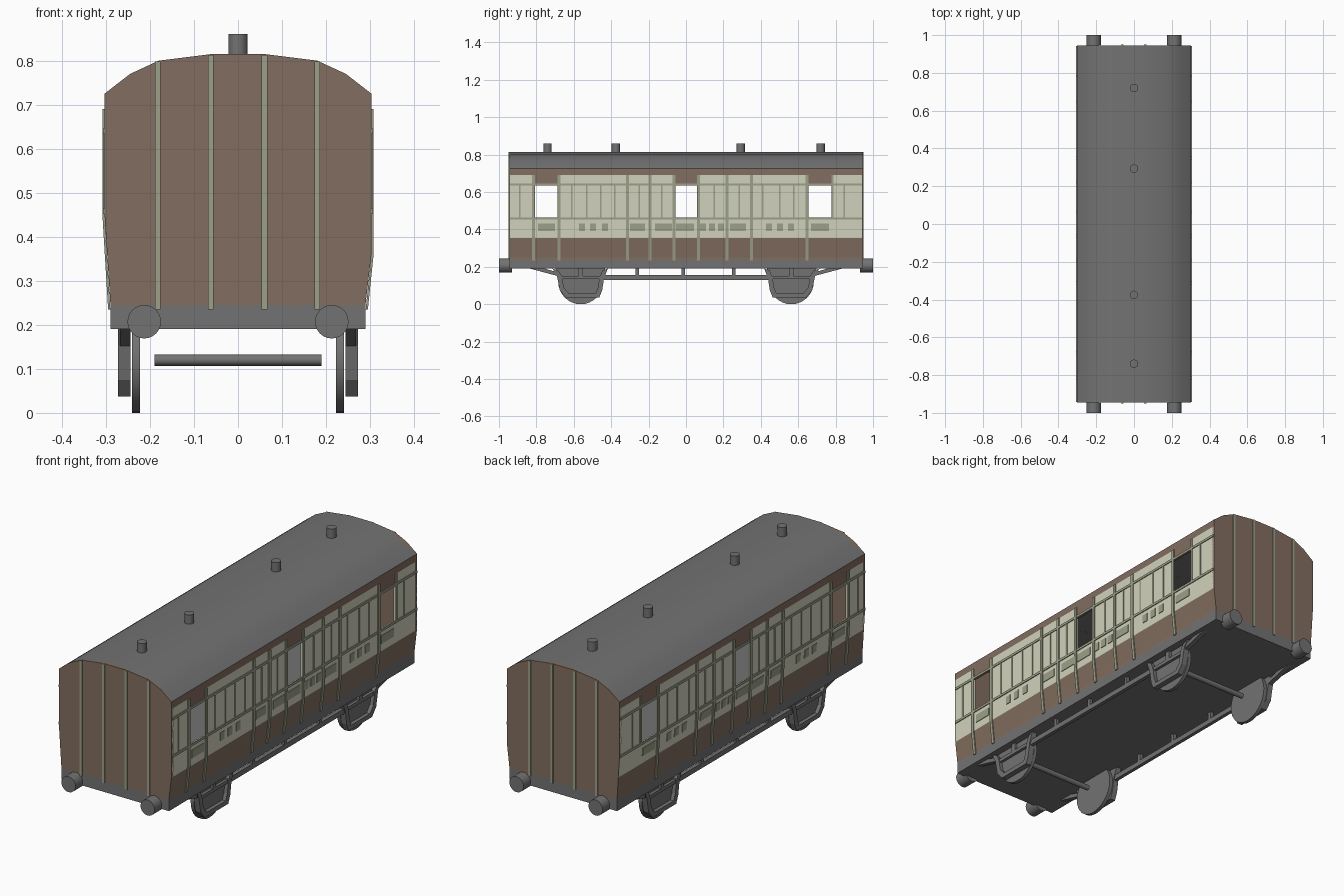
import bpy, bmesh, math
from mathutils import Vector, Matrix

if "Cube" in bpy.data.objects:
    bpy.data.objects.remove(bpy.data.objects["Cube"])


def material(name, rgb):
    m = bpy.data.materials.new(name)
    m.diffuse_color = (*rgb, 1)
    m.use_nodes = True
    m.node_tree.nodes["Principled BSDF"].inputs["Base Color"].default_value = m.diffuse_color
    return m


BROWN = material("brown", (0.225, 0.155, 0.115))
CREAM = material("cream", (0.64, 0.64, 0.51))
TRIM = material("olive_trim", (0.33, 0.35, 0.25))
GREY = material("grey", (0.17, 0.17, 0.17))

END = 0.942                       # half length of the body
TOP = [(0.303, 0.725), (0.245, 0.77), (0.18, 0.80), (0.06, 0.815)]
KNEE = {1: 0.36, -1: 0.45}        # height where each side starts to lean in


def wall_x(side, z):
    k = KNEE[side]
    return side * (0.303 - 0.013 * max(0, min(1, (k - z) / (k - 0.25))))


def finish(name, bm, mats, angle=None):
    bmesh.ops.recalc_face_normals(bm, faces=bm.faces[:])
    me = bpy.data.meshes.new(name)
    bm.to_mesh(me)
    bm.free()
    for m in mats:
        me.materials.append(m)
    if angle:
        me.polygons.foreach_set("use_smooth", [True] * len(me.polygons))
        me.set_sharp_from_angle(angle=math.radians(angle))
    ob = bpy.data.objects.new(name, me)
    bpy.context.collection.objects.link(ob)
    return ob


def slab(bm, pts, shift):
    """Closed solid from a flat outline pushed along a vector."""
    a = [bm.verts.new(p) for p in pts]
    b = [bm.verts.new(Vector(p) + Vector(shift)) for p in pts]
    n = len(pts)
    bm.faces.new(a)
    bm.faces.new(b[::-1])
    for i in range(n):
        bm.faces.new((a[i], b[i], b[(i + 1) % n], a[(i + 1) % n]))


def box(bm, x0, x1, y0, y1, z0, z1):
    slab(bm, [(x0, y0, z0), (x1, y0, z0), (x1, y1, z0), (x0, y1, z0)], (0, 0, z1 - z0))


def cylinder(name, center, r, depth, axis, segs=24):
    bm = bmesh.new()
    rot = Vector((0, 0, 1)).rotation_difference(Vector(axis)).to_matrix().to_4x4()
    bmesh.ops.create_cone(bm, cap_ends=True, segments=segs, radius1=r, radius2=r,
                          depth=depth, matrix=Matrix.Translation(center) @ rot)
    return finish(name, bm, [GREY], 40)


WINDOWS = [(-0.81, -0.68), (-0.06, 0.062), (0.65, 0.777)]
WIN_Z = (0.46, 0.635)
POSTS = [-0.815, -0.68, -0.312, -0.192, -0.063, 0.067, 0.22, 0.35, 0.648]
THIN = [-0.89, -0.61, -0.53, -0.455, -0.38, -0.25, -0.13, 0.15, 0.285, 0.41, 0.50, 0.575, 0.845]
BLOCKS = [(-0.79, -0.70), (-0.572, -0.54), (-0.513, -0.481), (-0.449, -0.417), (-0.30, -0.22),
          (-0.165, -0.075), (-0.053, 0.043), (0.075, 0.107), (0.123, 0.155), (0.171, 0.203),
          (0.235, 0.32), (0.428, 0.46), (0.487, 0.519), (0.545, 0.577), (0.668, 0.765)]

for side, label in ((1, "right"), (-1, "left")):
    # side wall with window openings, coloured by height and column
    bm = bmesh.new()
    ys = sorted([-END, END] + [v for w in WINDOWS for v in w])
    zs = sorted({0.24, 0.25, 0.355, KNEE[side], *WIN_Z, 0.69, 0.725})
    grid = [[bm.verts.new((wall_x(side, z), y, z)) for z in zs] for y in ys]
    for i in range(len(ys) - 1):
        in_col = any(abs(ys[i] - w[0]) < 1e-4 for w in WINDOWS)
        for j in range(len(zs) - 1):
            zc = (zs[j] + zs[j + 1]) / 2
            if in_col and WIN_Z[0] < zc < WIN_Z[1]:
                continue
            quad = [grid[i][j], grid[i + 1][j], grid[i + 1][j + 1], grid[i][j + 1]]
            f = bm.faces.new(quad if side == 1 else quad[::-1])
            top = WIN_Z[1] if in_col else 0.69
            f.material_index = 0 if 0.355 < zc < top else 1
    me = bpy.data.meshes.new(label + "_wall")
    bm.to_mesh(me)
    bm.free()
    for m in (CREAM, BROWN, BROWN):
        me.materials.append(m)
    wall = bpy.data.objects.new(label + "_wall", me)
    bpy.context.collection.objects.link(wall)
    sol = wall.modifiers.new("thickness", 'SOLIDIFY')
    sol.thickness, sol.offset, sol.material_offset = 0.01, -1, 1

    # raised trim: posts, rails, thin panel strips and small plates
    bm = bmesh.new()

    def strip(y0, y1, z0, z1, proud):
        cuts = [z0] + ([KNEE[side]] if z0 < KNEE[side] < z1 else []) + [z1]
        for a, b in zip(cuts, cuts[1:]):
            xa, xb = wall_x(side, a), wall_x(side, b)
            slab(bm, [(xa, y0, a), (xa, y1, a), (xb, y1, b), (xb, y0, b)], (side * proud, 0, 0))

    for y in POSTS:
        strip(y - 0.008, y + 0.008, 0.235, 0.69, 0.005)
    strip(0.777, 0.789, WIN_Z[0], 0.69, 0.004)
    for z in (0.458, 0.64):
        strip(-END, END, z - 0.006, z + 0.006, 0.004)
    for y in THIN:
        strip(y - 0.004, y + 0.004, 0.46, 0.64, 0.003)
    for y0, y1 in BLOCKS:
        strip(y0, y1, 0.392, 0.432, 0.003)
    finish(label + "_trim", bm, [TRIM])

# roof shell
bm = bmesh.new()
arc = TOP + [(-x, z) for x, z in TOP[::-1]]
inner = [(x * 0.965, z - 0.01) for x, z in arc[::-1]]
ring = arc + inner
a = [bm.verts.new((x, -END - 0.002, z)) for x, z in ring]
b = [bm.verts.new((x, END + 0.002, z)) for x, z in ring]
n = len(ring)
for i in range(n):
    bm.faces.new((a[i], a[(i + 1) % n], b[(i + 1) % n], b[i]))
for v in (a, b):
    for i in range(len(arc) - 1):
        bm.faces.new((v[i], v[i + 1], v[n - 2 - i], v[n - 1 - i]))
finish("roof", bm, [GREY], 30)

# end walls with upright strips
outline = ([(wall_x(1, z), z) for z in (0.245, 0.25, 0.36)] + arc
           + [(wall_x(-1, z), z) for z in (0.45, 0.25, 0.245)])
for s, label in ((-1, "front"), (1, "back")):
    bm = bmesh.new()
    slab(bm, [(x, s * (END + 0.003), z) for x, z in outline], (0, -s * 0.015, 0))
    finish(label + "_end_wall", bm, [BROWN])
    bm = bmesh.new()
    for x in (-0.182, -0.062, 0.06, 0.18):
        y = sorted((s * (END + 0.002), s * (END + 0.007)))
        box(bm, x - 0.0065, x + 0.0065, *y, 0.235, 0.798 if abs(x) > 0.1 else 0.813)
    finish(label + "_end_strips", bm, [TRIM])
    for x in (-0.213, 0.213):
        cylinder(label + "_buffer", (x, s * 0.965, 0.207), 0.038, 0.07, (0, 1, 0))

# underframe, also the floor
bm = bmesh.new()
box(bm, -0.29, 0.29, -END - 0.003, END + 0.003, 0.19, 0.245)
finish("underframe", bm, [GREY])

# roof vents
for y in (-0.74, -0.375, 0.293, 0.72):
    cylinder("roof_vent", (0, y, 0.832), 0.022, 0.056, (0, 0, 1))

# running gear: (offset along the length away from the middle, height)
OUTER = [(0.15, 0.19), (0.128, 0.155), (0.112, 0.075), (0.08, 0.037),
         (-0.10, 0.037), (-0.115, 0.075), (-0.125, 0.14), (-0.145, 0.19)]
for s in (-1, 1):
    cy = s * 0.563
    cylinder("axle", (0, cy, 0.12), 0.013, 0.38, (1, 0, 0), 12)
    for side in (-1, 1):
        cylinder("wheel", (side * 0.232, cy, 0.12), 0.12, 0.018, (1, 0, 0), 32)
        bm = bmesh.new()
        x0, w = side * 0.244, side * 0.028
        # rim of the axle guard, segment by segment
        mid = Vector((0, 0.125))
        for p, q in zip(OUTER, OUTER[1:]):
            pi, qi = [((v[0] * 0.8), 0.125 + (v[1] - 0.125) * 0.8 + 0.004) for v in (p, q)]
            slab(bm, [(x0, cy + s * u, z) for u, z in (p, q, qi, pi)], (w, 0, 0))
        # recessed panel, spring bar, hanger and outward brace
        slab(bm, [(x0, cy + s * u * 0.9, z) for u, z in OUTER], (w * 0.35, 0, 0))
        for shape in ([(-0.11, 0.135), (0.115, 0.135), (0.115, 0.152), (-0.11, 0.152)],
                      [(-0.012, 0.15), (0.012, 0.15), (0.012, 0.19), (-0.012, 0.19)],
                      [(0.27, 0.19), (0.12, 0.15), (0.115, 0.168), (0.19, 0.19)]):
            slab(bm, [(x0, cy + s * u, z) for u, z in shape], (w * 0.85, 0, 0))
        finish("axle_guard", bm, [GREY])

# long truss bars with short hangers
for side in (-1, 1):
    bm = bmesh.new()
    x0, x1 = sorted((side * 0.248, side * 0.266))
    box(bm, x0, x1, -0.46, 0.46, 0.13, 0.155)
    for y in (-0.26, -0.015, 0.255):
        box(bm, x0, x1, y - 0.009, y + 0.009, 0.15, 0.195)
    finish("truss_bar", bm, [GREY])
